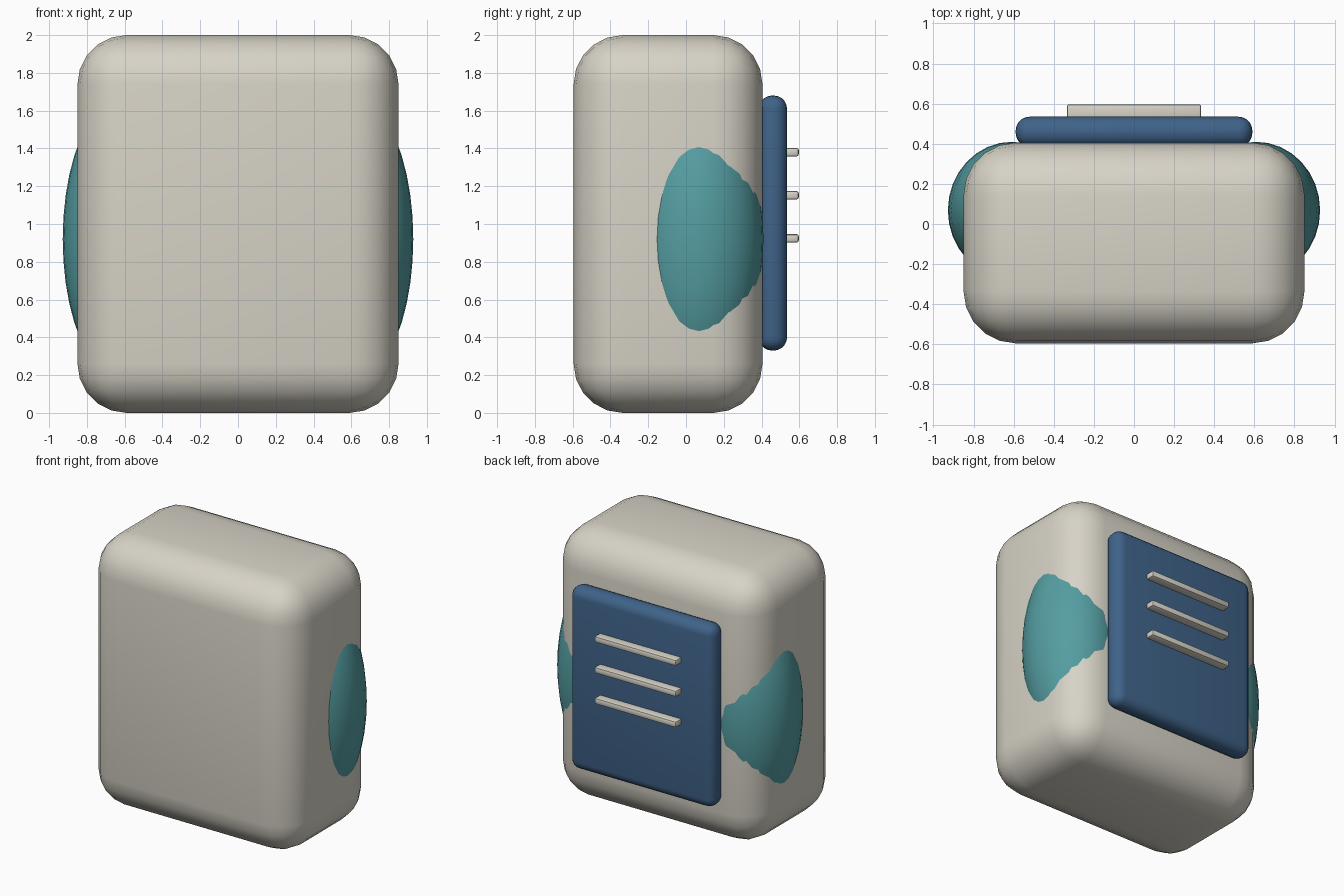
import bpy
from math import radians

cube = bpy.data.objects.get("Cube")
if cube:
    bpy.data.objects.remove(cube, do_unlink=True)


def material(name, rgb):
    mat = bpy.data.materials.new(name)
    mat.use_nodes = True
    mat.diffuse_color = (*rgb, 1)
    mat.node_tree.nodes["Principled BSDF"].inputs["Base Color"].default_value = (*rgb, 1)
    return mat


cream = material("warm cream", (0.68, 0.65, 0.57))
teal = material("teal", (0.09, 0.34, 0.36))
navy = material("navy blue", (0.05, 0.125, 0.25))


def finish(obj, name, mat):
    obj.name = name
    obj.data.materials.append(mat)
    bpy.ops.object.shade_smooth_by_angle(angle=radians(40))


def rounded_box(name, center, size, radius, segments, mat):
    bpy.ops.mesh.primitive_cube_add(size=1, location=center)
    obj = bpy.context.object
    obj.scale = size
    bpy.ops.object.transform_apply(location=False, rotation=False, scale=True)
    bevel = obj.modifiers.new("Rounded edges", 'BEVEL')
    bevel.width = radius
    bevel.segments = segments
    bpy.ops.object.modifier_apply(modifier=bevel.name)
    finish(obj, name, mat)


# Main case
rounded_box("body", (0, -0.095, 1), (1.7, 1, 2), 0.26, 5, cream)

# Back panel with three raised bars
rounded_box("back_panel", (0, 0.46, 1.005), (1.18, 0.15, 1.35), 0.07, 5, navy)
for i in range(3):
    rounded_box(f"vent_bar_{i + 1}", (0, 0.555, 1.38 - i * 0.228),
                (0.67, 0.084, 0.045), 0.012, 2, cream)

# Side bulges
for side, name in ((1, "left_bulge"), (-1, "right_bulge")):
    bpy.ops.mesh.primitive_uv_sphere_add(segments=32, ring_count=20, radius=1,
                                         location=(side * 0.608, 0.068, 0.92))
    bulge = bpy.context.object
    bulge.scale = (0.32, 0.342, 0.75)
    bpy.ops.object.transform_apply(location=False, rotation=False, scale=True)
    finish(bulge, name, teal)
